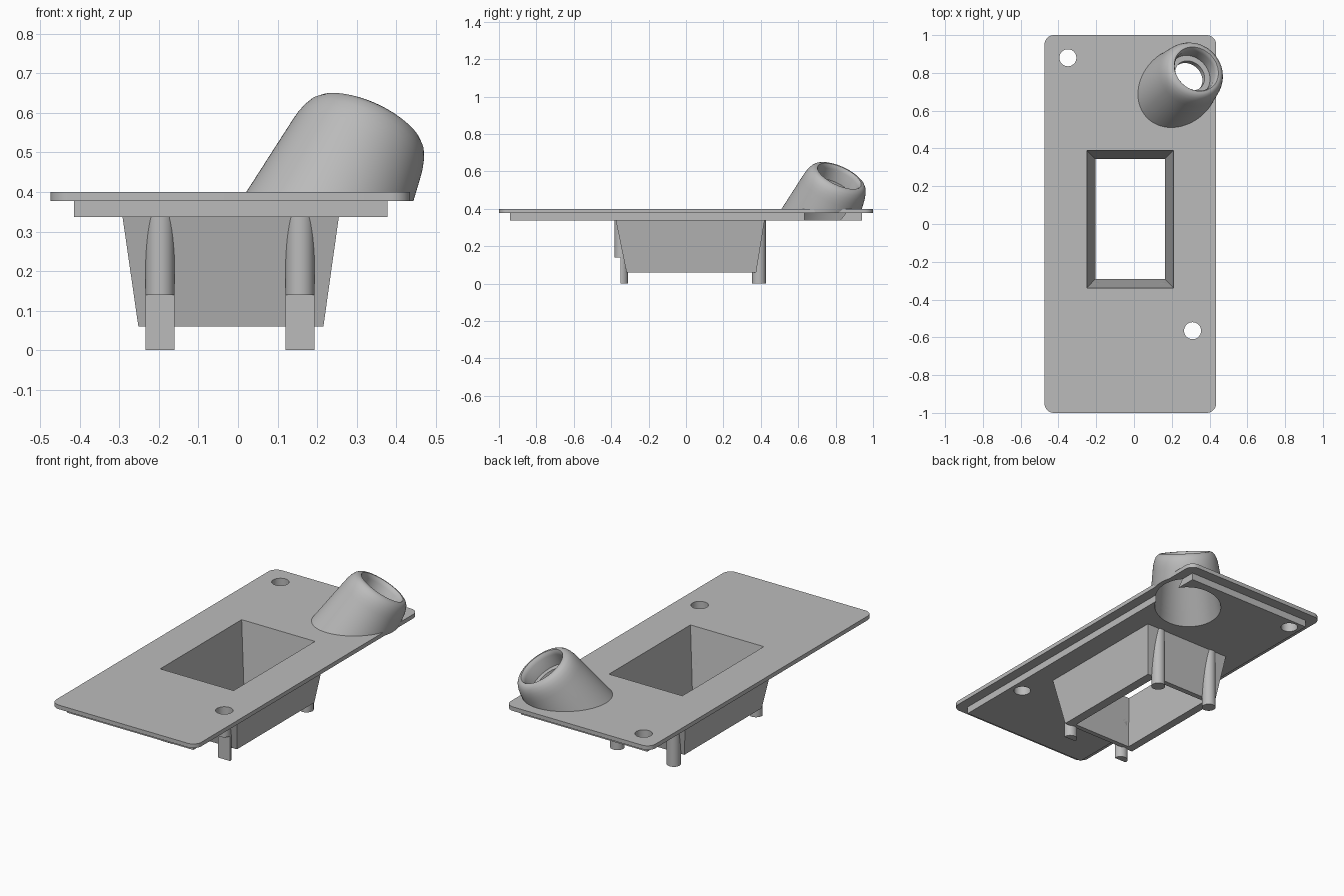
import bpy
import bmesh
from math import radians, cos, sin, tau
from mathutils import Matrix, Vector

default = bpy.data.objects.get("Cube")
if default:
    bpy.data.objects.remove(default, do_unlink=True)

grey = bpy.data.materials.new("matte_grey")
grey.use_nodes = True
grey.diffuse_color = (0.5, 0.5, 0.5, 1)
grey.node_tree.nodes["Principled BSDF"].inputs["Base Color"].default_value = (0.5, 0.5, 0.5, 1)

LIP_Z, TOP_Z, UNDER_Z = 0.377, 0.40, 0.337


def make(name, bm):
    bmesh.ops.recalc_face_normals(bm, faces=bm.faces)
    mesh = bpy.data.meshes.new(name)
    bm.to_mesh(mesh)
    bm.free()
    mesh.materials.append(grey)
    obj = bpy.data.objects.new(name, mesh)
    bpy.context.collection.objects.link(obj)
    return obj


def loft(name, rings):
    """Solid skinned through equal-length rings of points, capped at both ends."""
    bm = bmesh.new()
    loops = [[bm.verts.new(p) for p in ring] for ring in rings]
    for a, b in zip(loops, loops[1:]):
        for i in range(len(a)):
            j = (i + 1) % len(a)
            bm.faces.new((a[i], a[j], b[j], b[i]))
    bm.faces.new(loops[0][::-1])
    bm.faces.new(loops[-1])
    return make(name, bm)


def rect(x0, x1, y0, y1, z):
    return [(x0, y0, z), (x1, y0, z), (x1, y1, z), (x0, y1, z)]


def box(name, x0, x1, y0, y1, z0, z1):
    return loft(name, [rect(x0, x1, y0, y1, z) for z in (z0, z1)])


def circle(x, y, z, r, n=48):
    return [(x + r * cos(tau * i / n), y + r * sin(tau * i / n), z) for i in range(n)]


def cylinder(name, x, y, r, z0, z1):
    return loft(name, [circle(x, y, z, r) for z in (z0, z1)])


def frustum(name, low, high, z_low, z_high, z0, z1):
    """Four-sided taper fitted through two rectangles, running from z0 to z1."""
    def at(z):
        t = (z - z_low) / (z_high - z_low)
        return rect(*[a + (b - a) * t for a, b in zip(low, high)], z)
    return loft(name, [at(z0), at(z1)])


def rounded_plate(name, x0, x1, y0, y1, z0, z1, r, n=8):
    corners = [(x1 - r, y1 - r), (x0 + r, y1 - r), (x0 + r, y0 + r), (x1 - r, y0 + r)]
    outline = [(cx + r * cos(tau / 4 * (k + i / n)), cy + r * sin(tau / 4 * (k + i / n)))
               for k, (cx, cy) in enumerate(corners) for i in range(n + 1)]
    return loft(name, [[(x, y, z) for x, y in outline] for z in (z0, z1)])


# Spout axis leans equally towards the left and the back
tilt = radians(33)
axis = Vector((sin(tilt) * 0.7071, sin(tilt) * 0.7071, cos(tilt)))
spout_frame = (Matrix.Translation((0.33, 0.82, 0.575))
               @ axis.to_track_quat("Z", "Y").to_matrix().to_4x4())


def turned(name, profile):
    """Solid of revolution about the spout axis from (radius, distance) pairs."""
    obj = loft(name, [circle(0, 0, s, r, 96) for r, s in profile])
    obj.data.transform(spout_frame)
    return obj


def cut(obj, cutters):
    bpy.context.view_layer.objects.active = obj
    for tool in cutters:
        mod = obj.modifiers.new("cut", "BOOLEAN")
        mod.operation = "DIFFERENCE"
        mod.solver = "EXACT"
        mod.object = tool
        bpy.ops.object.modifier_apply(modifier=mod.name)


# Cutters
funnel_void = frustum("funnel_void", (-0.205, 0.163, -0.29, 0.345),
                      (-0.25, 0.21, -0.34, 0.39), 0.06, TOP_Z, 0.03, 0.43)
screw_voids = [cylinder("screw_void", x, y, 0.045, 0.3, 0.45)
               for x, y in ((-0.35, 0.88), (0.31, -0.565))]
spout_void = turned("spout_void", [
    (0.205, -0.5), (0.155, -0.12), (0.085, -0.12), (0.085, -0.09),
    (0.116, -0.09), (0.116, -0.025), (0.12, -0.01), (0.13, 0.005)])
below_plate = box("below_plate", -1, 1, 0, 2, -1, LIP_Z)
foot_notch = box("foot_notch", -1, 1, -1, -0.35, -0.1, 0.14)
cutters = [funnel_void, *screw_voids, spout_void, below_plate, foot_notch]

# Cover plate and the smaller locating plate beneath it
cover_plate = rounded_plate("cover_plate", -0.474, 0.435, -1, 1, LIP_Z, TOP_Z, 0.05)
locating_plate = box("locating_plate", -0.415, 0.378, -0.94, 0.94, UNDER_Z, LIP_Z)
for plate in (cover_plate, locating_plate):
    cut(plate, [funnel_void, *screw_voids, spout_void])

# Tapered rectangular funnel
funnel = frustum("funnel", (-0.252, 0.216, -0.318, 0.375),
                 (-0.292, 0.255, -0.375, 0.42), 0.06, UNDER_Z, 0.06, UNDER_Z)
cut(funnel, [funnel_void])

# Four legs, the front pair notched at the foot
parts = [cover_plate, locating_plate, funnel]
for side, x in (("right", -0.197), ("left", 0.157)):
    front_leg = cylinder("front_leg_" + side, x, -0.346, 0.037, 0, UNDER_Z)
    cut(front_leg, [funnel_void, foot_notch])
    back_leg = cylinder("back_leg_" + side, x, 0.39, 0.037, 0, UNDER_Z)
    cut(back_leg, [funnel_void])
    parts += [front_leg, back_leg]

# Angled hollow spout with a rounded rim
spout = turned("angled_spout", [
    (0.232, -0.5), (0.178, -0.085), (0.174, -0.06), (0.168, -0.038),
    (0.159, -0.018), (0.148, -0.006), (0.136, 0)])
cut(spout, [below_plate, spout_void])
parts.append(spout)

for tool in cutters:
    bpy.data.objects.remove(tool, do_unlink=True)

bpy.ops.object.select_all(action="DESELECT")
for part in parts:
    part.select_set(True)
bpy.context.view_layer.objects.active = spout
bpy.ops.object.shade_smooth_by_angle(angle=radians(30))
